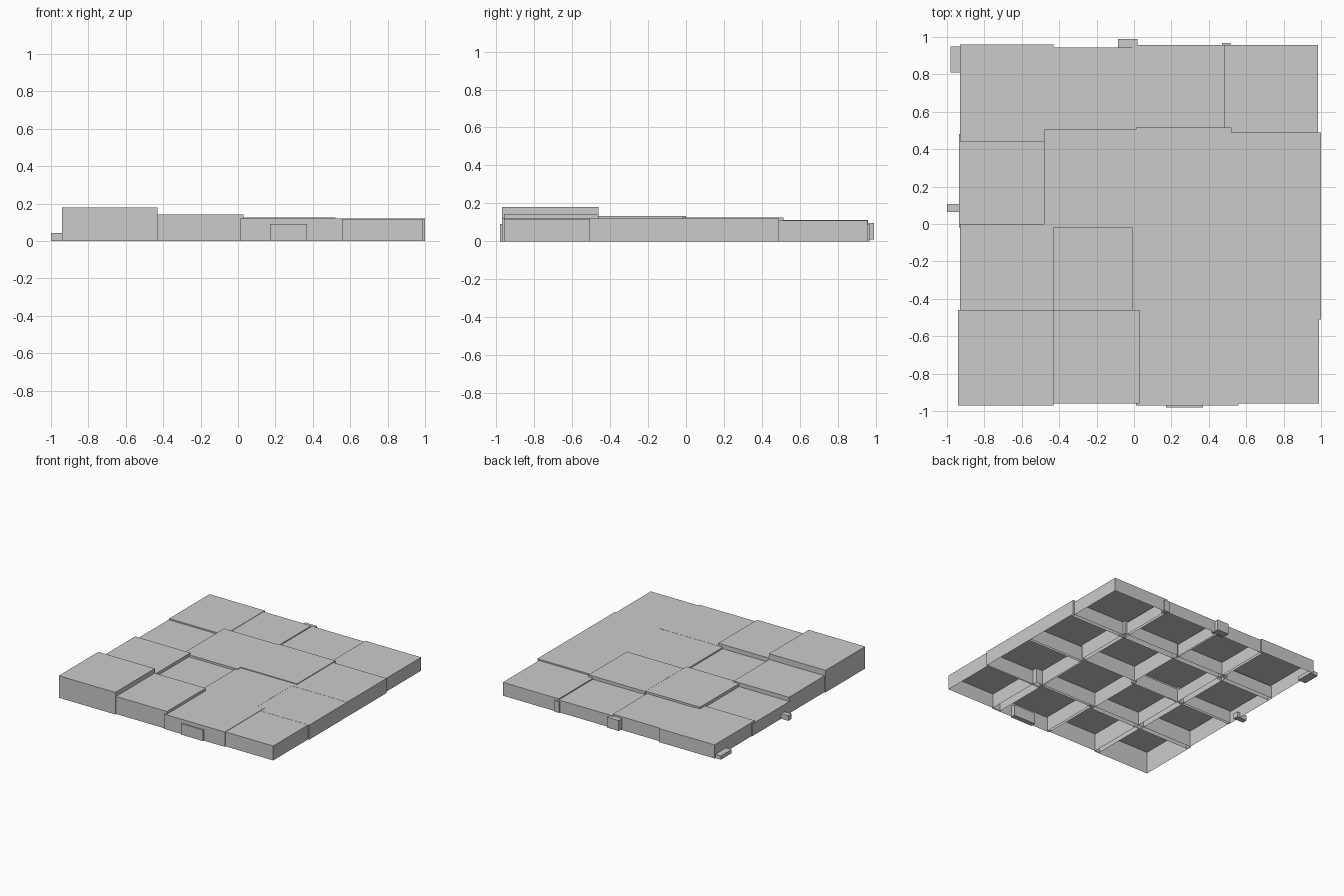
import bpy, bmesh
from mathutils import Matrix, Vector

if "Cube" in bpy.data.objects:
    bpy.data.objects.remove(bpy.data.objects["Cube"])


def box(name, x0, x1, y0, y1, z0, z1, open_bottom=False):
    """Axis-aligned box, optionally a hollow shell without its underside."""
    bm = bmesh.new()
    bmesh.ops.create_cube(bm, size=1)
    centre = Vector(((x0 + x1) / 2, (y0 + y1) / 2, (z0 + z1) / 2))
    scale = Matrix.Diagonal((x1 - x0, y1 - y0, z1 - z0, 1))
    bm.transform(Matrix.Translation(centre) @ scale)
    if open_bottom:
        bm.normal_update()
        under = [f for f in bm.faces if f.normal.z < -0.5]
        bmesh.ops.delete(bm, geom=under, context='FACES')
    mesh = bpy.data.meshes.new(name)
    bm.to_mesh(mesh)
    bm.free()
    obj = bpy.data.objects.new(name, mesh)
    bpy.context.collection.objects.link(obj)
    return obj


# Overlapping hollow slabs, rows front to back: x0, x1, y0, y1, height
rows = [
    [(-.94, -.43, -.97, -.46, .18), (-.47, .03, -.96, -.46, .143),
     (.01, .56, -.97, -.46, .121), (.49, .99, -.96, -.5, .118)],
    [(-.93, -.43, -.5, 0, .133), (-.48, -.01, -.5, -.01, .108),
     (-.01, .5, -.48, .02, .12), (.49, 1, -.51, 0, .119)],
    [(-.935, -.43, -.02, .48, .1), (-.48, .01, -.02, .505, .125),
     (.01, .52, .02, .515, .126), (.49, 1, -.02, .49, .12)],
    [(-.93, -.43, .44, .96, .111), (-.45, 0, .46, .945, .108),
     (-.01, .5, .46, .957, .1), (.48, .985, .46, .957, .109)],
]
for r, row in enumerate(rows):
    for c, (x0, x1, y0, y1, h) in enumerate(row):
        box(f"slab_row{r + 1}_col{c + 1}", x0, x1, y0, y1, 0, h, True)

# Small blocks poking out of the edges
box("left_peg", -1, -.91, .065, .107, 0, .042)
box("left_corner_peg", -.98, -.91, .81, .95, 0, .03)
box("back_block", -.085, .02, .92, .99, .01, .095)
box("back_chip", .47, .515, .93, .967, 0, .09)
box("front_panel", .17, .37, -.98, -.94, 0, .09)
